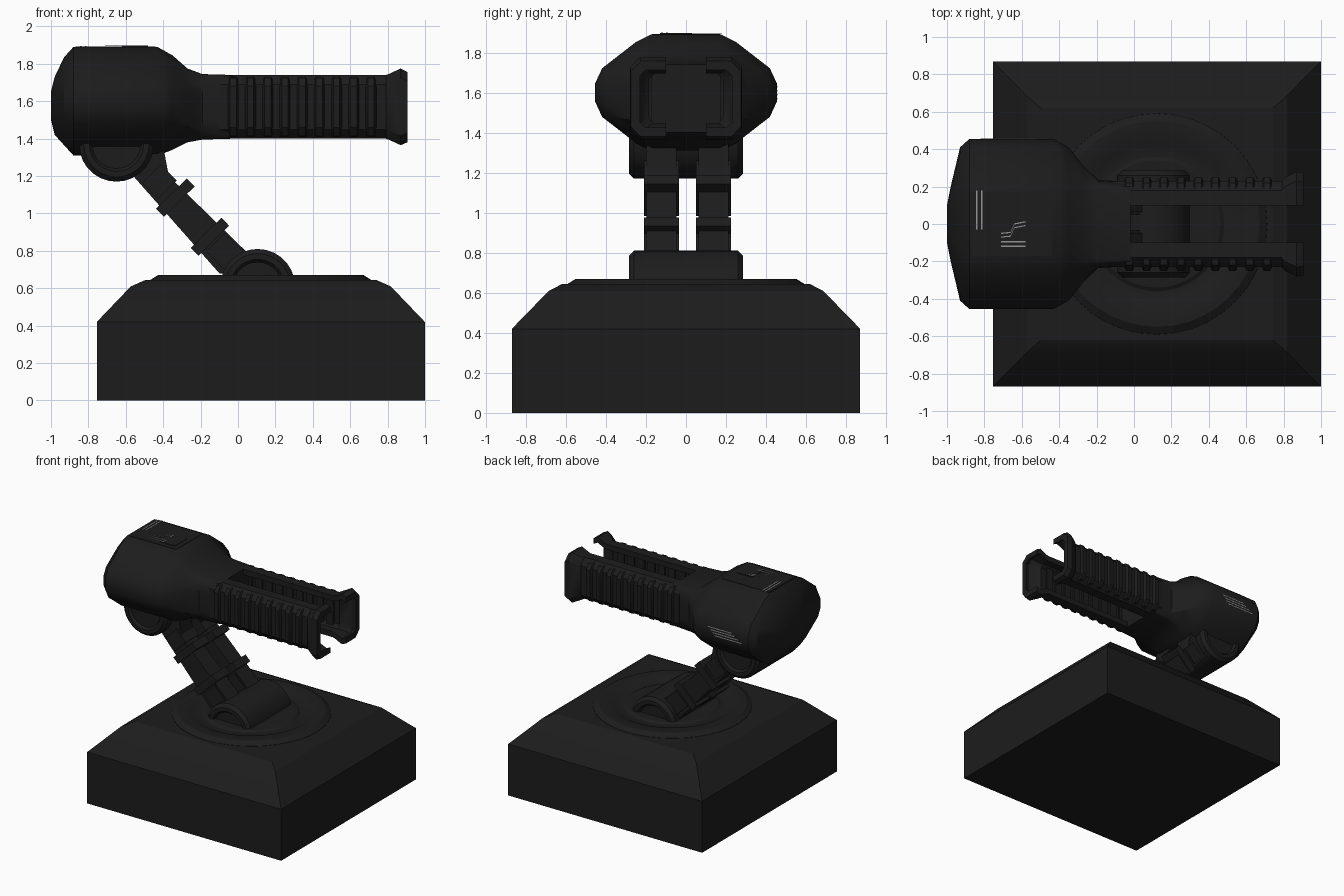
import bpy, bmesh, math
from mathutils import Vector

if "Cube" in bpy.data.objects:
    bpy.data.objects.remove(bpy.data.objects["Cube"])


def material(name, v):
    m = bpy.data.materials.new(name)
    m.diffuse_color = (v, v, v, 1)
    m.use_nodes = True
    m.node_tree.nodes["Principled BSDF"].inputs["Base Color"].default_value = m.diffuse_color
    return m


DARK = material("dark_metal", 0.012)
LIGHT = material("pale_marking", 0.3)


def loft(name, rings, mat=DARK, smooth=30):
    """Skin equal-length rings of points and cap both ends."""
    bm = bmesh.new()
    vs = [[bm.verts.new(p) for p in r] for r in rings]
    n = len(rings[0])
    for a, b in zip(vs, vs[1:]):
        for i in range(n):
            bm.faces.new((a[i], a[(i + 1) % n], b[(i + 1) % n], b[i]))
    bm.faces.new(vs[0])
    bm.faces.new(vs[-1])
    bmesh.ops.recalc_face_normals(bm, faces=bm.faces)
    me = bpy.data.meshes.new(name)
    bm.to_mesh(me)
    bm.free()
    ob = bpy.data.objects.new(name, me)
    bpy.context.collection.objects.link(ob)
    me.materials.append(mat)
    bpy.ops.object.select_all(action='DESELECT')
    ob.select_set(True)
    bpy.context.view_layer.objects.active = ob
    bpy.ops.object.shade_smooth_by_angle(angle=math.radians(smooth))
    return ob


def lathe(name, profile, centre, axis='z', n=32):
    """Revolve (radius, height) pairs about the z or y axis."""
    c = Vector(centre)
    rings = []
    for r, h in profile:
        ring = []
        for i in range(n):
            a = 2 * math.pi * i / n
            u, v = r * math.cos(a), r * math.sin(a)
            ring.append(c + Vector((u, v, h) if axis == 'z' else (u, h, v)))
        rings.append(ring)
    return loft(name, rings)


def box(name, lo, hi, mat=DARK):
    return loft(name, [[(x, y, z) for x, y in
                        ((lo[0], lo[1]), (hi[0], lo[1]), (hi[0], hi[1]), (lo[0], hi[1]))]
                       for z in (lo[2], hi[2])], mat)


def prism(name, pts, y0, y1):
    return loft(name, [[(x, y, z) for x, z in pts] for y in (y0, y1)])


# Base block with sloped shoulders
BX = 0.122
loft("base_block", [[(BX + sx * hx, sy * hy, z) for sx, sy in ((-1, -1), (1, -1), (1, 1), (-1, 1))]
                    for hx, hy, z in ((.877, .87, 0), (.877, .87, .42), (.695, .685, .61), (.62, .62, .643))],
     smooth=20)

# Round turntable ring with a shallow recess
lathe("turntable", [(.60, .62), (.59, .645), (.55, .67), (.46, .67), (.42, .648),
                    (.36, .648), (.34, .66), (.02, .66)], (BX, 0, 0), n=40)

# Hinge drums at both ends of the arm
drum = [(.03, -.265), (.13, -.265), (.145, -.285), (.175, -.285), (.2, -.26)]
drum += [(r, -y) for r, y in reversed(drum)]
lathe("lower_hinge", drum, (.105, 0, .61), 'y', 28)
lathe("upper_hinge", drum, (-.65, 0, 1.37), 'y', 28)

# Twin arm struts, each with two collars
strut = [(-.40, 1.36), (-.37, 1.2), (.05, .79), (.06, .66), (-.1, .68), (-.56, 1.2), (-.62, 1.34)]


def collar_profile(cx, cz, length, half):
    d, p = Vector((-.7, .714)), Vector((.714, .7))
    return [Vector((cx, cz)) + d * a * length + p * b * half
            for a, b in ((-1, -1), (1, -1), (1, 1), (-1, 1))]


for side, yc in (("left", -.122), ("right", .138)):
    prism(f"arm_strut_{side}", strut, yc - .075, yc + .075)
    for i, (cx, cz) in enumerate(((-.335, 1.085), (-.15, .875))):
        prism(f"arm_collar_{side}_{i}", collar_profile(cx, cz, .03, .115), yc - .087, yc + .087)
    for i, (cx, cz, ln) in enumerate(((-.42, 1.17, .06), (-.05, .775, .1))):
        prism(f"arm_sleeve_{side}_{i}", collar_profile(cx, cz, ln, .07), yc - .087, yc + .087)

# Faceted head, narrowing to the neck
def ring(quarter, x, ry, lo, hi):
    zc, rz = (lo + hi) / 2, (hi - lo) / 2
    q = quarter
    pts = q + [(-a, b) for a, b in reversed(q)]
    pts += [(-a, -b) for a, b in q] + [(a, -b) for a, b in reversed(q)]
    return [(x, a * ry, zc + b * rz) for a, b in pts]


HEAD = [(1, .15), (.92, .42), (.55, .87), (.385, 1)]
NECK = [(1, .4), (.98, .7), (.88, .96), (.8, 1)]
MID = [((a + c) / 2, (b + d) / 2) for (a, b), (c, d) in zip(HEAD, NECK)]
loft("head_shell", [ring(*s) for s in (
    (HEAD, -1, .1, 1.5, 1.65), (HEAD, -.98, .2, 1.42, 1.73), (HEAD, -.93, .41, 1.365, 1.835),
    (HEAD, -.88, .455, 1.31, 1.89), (HEAD, -.43, .455, 1.31, 1.89), (HEAD, -.35, .41, 1.34, 1.845),
    (MID, -.27, .31, 1.38, 1.775), (NECK, -.19, .235, 1.395, 1.745), (NECK, -.02, .225, 1.40, 1.74))])

# Raised panels on the head
box("top_panel", (-.87, -.17, 1.88), (-.44, .17, 1.893))
box("top_hatch", (-.62, -.13, 1.88), (-.48, .03, 1.897))

# Two facing channel-shaped barrel prongs with flared tips
def channel(x, s, yo, lo, hi, t=.045, yi=.1):
    c = .05
    pts = [(yi, hi), (yo - c, hi), (yo, hi - c), (yo, lo + c), (yo - c, lo), (yi, lo),
           (yi, lo + t), (yo - c - t / 2, lo + t), (yo - t, lo + c + t / 2),
           (yo - t, hi - c - t / 2), (yo - c - t / 2, hi - t), (yi, hi - t)]
    return [(x, s * y, z) for y, z in pts]


for side, s in (("left", -1), ("right", 1)):
    loft(f"barrel_prong_{side}", [channel(x, s, yo, lo, hi) for x, yo, lo, hi in (
        (-.1, .23, 1.40, 1.74), (.79, .23, 1.40, 1.74), (.805, .25, 1.395, 1.745),
        (.87, .28, 1.365, 1.775), (.905, .275, 1.38, 1.757))])
    # Side ribs along the prong
    for i in range(9):
        x = -.03 + i * .092
        loft(f"barrel_rib_{side}_{i}", [
            [(x + dx, s * y, z) for y, z in ((.17, 1.735 - e), (.2 + o, 1.725 - e), (.232 + o, 1.68),
                                             (.232 + o, 1.46), (.2 + o, 1.415 + e), (.17, 1.405 + e))]
            for dx, o, e in ((-.025, -.005, .015), (-.012, .018, 0), (.022, .018, 0), (.035, -.005, .015))])

# Pale line markings on the top and the right flank of the head
TOP = 1.893
for i, x in enumerate((-.84, -.815)):
    box(f"top_stripe_{i}", (x - .004, -.03, TOP), (x + .004, .18, TOP + .002), LIGHT)
for i, y in enumerate((-.095, -.12)):
    box(f"top_bar_{i}", (-.71, y - .004, TOP + .004), (-.58, y + .004, TOP + .006), LIGHT)
for k, dy in enumerate((0, -.02)):
    path = [(-.71, -.05 + dy), (-.66, -.045 + dy), (-.64, .0 + dy), (-.58, .012 + dy)]
    z = TOP + .005
    loft(f"top_trace_{k}", [[(x, y - .003, z), (x, y + .003, z), (x, y + .003, z - .002), (x, y - .003, z - .002)]
                            for x, y in path], LIGHT)
for i in range(4):
    z = 1.57 + i * .02
    box(f"flank_bar_{i}", (-.82 + i * .03, .45, z - .004), (-.58 + i * .02, .457, z + .004), LIGHT)
